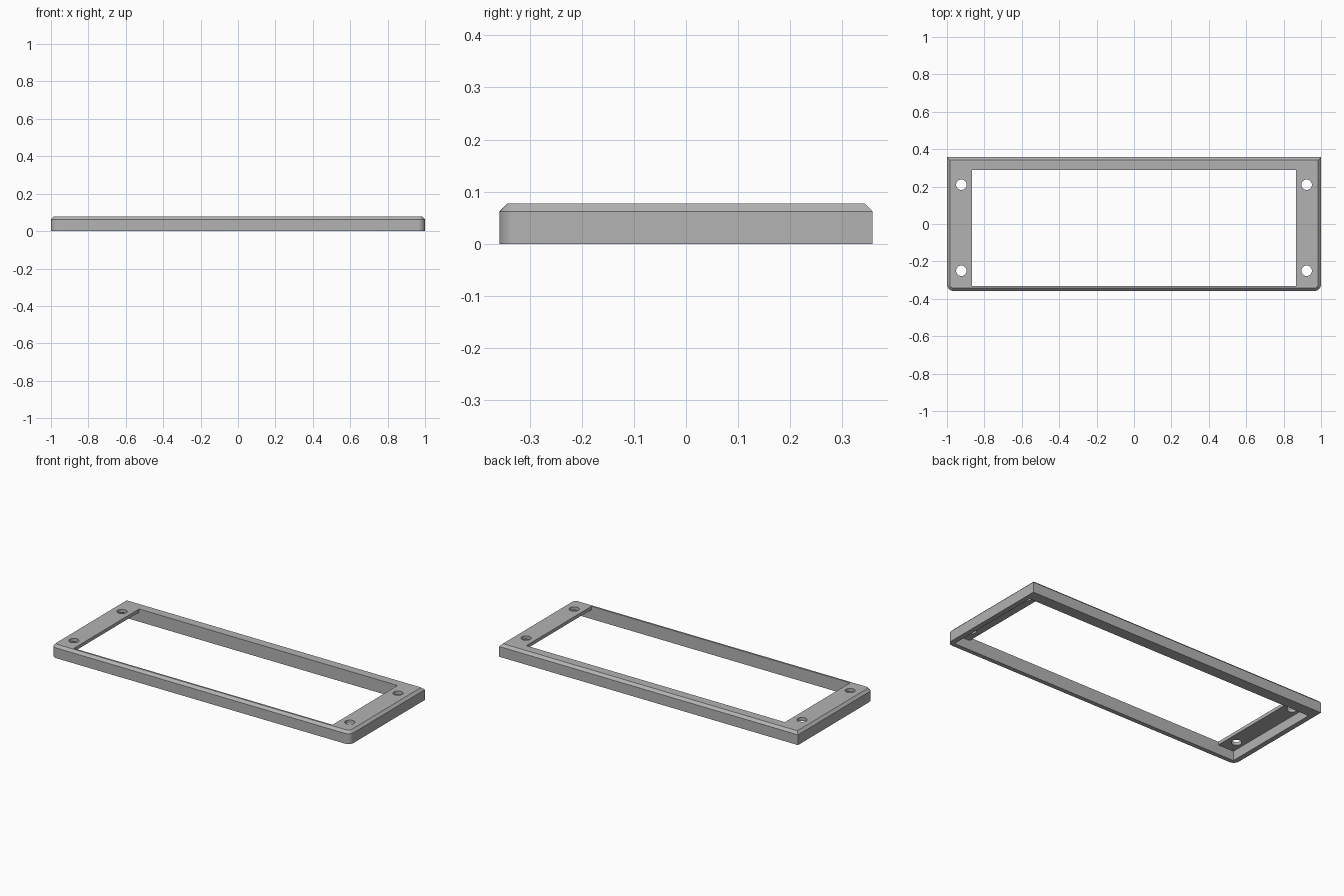
import bpy, bmesh, math
from mathutils import Matrix

HALF_X, HALF_Y, HEIGHT = 1.0, 0.358, 0.077
CHAMFER, RADIUS, SEGMENTS = 0.015, 0.036, 10
OPEN_FRONT, OPEN_BACK = -0.332, 0.29

cube = bpy.data.objects.get("Cube")
if cube:
    bpy.data.objects.remove(cube, do_unlink=True)

grey = bpy.data.materials.new("grey plastic")
grey.use_nodes = True
colour = (0.45, 0.45, 0.45, 1)
grey.diffuse_color = colour
grey.node_tree.nodes["Principled BSDF"].inputs["Base Color"].default_value = colour


def to_object(bm, name):
    mesh = bpy.data.meshes.new(name)
    bmesh.ops.recalc_face_normals(bm, faces=bm.faces)
    bm.to_mesh(mesh)
    bm.free()
    mesh.materials.append(grey)
    obj = bpy.data.objects.new(name, mesh)
    bpy.context.collection.objects.link(obj)
    return obj


def outline(inset):
    """Rectangle with square back corners and rounded front corners."""
    x, y, r = HALF_X - inset, HALF_Y - inset, RADIUS - inset
    points = [(x, y), (-x, y)]
    for side, start in ((-1, math.pi), (1, 1.5 * math.pi)):
        for i in range(SEGMENTS + 1):
            a = start + i * math.pi / 2 / SEGMENTS
            points.append((side * (x - r) + r * math.cos(a), r - y + r * math.sin(a)))
    return points


def box(name, half_x, front, back, bottom, top):
    bm = bmesh.new()
    size = (2 * half_x, back - front, top - bottom, 1)
    centre = (0, (front + back) / 2, (bottom + top) / 2)
    bmesh.ops.create_cube(bm, size=1, matrix=Matrix.Translation(centre) @ Matrix.Diagonal(size))
    return to_object(bm, name)


def hole(name, x, y):
    bm = bmesh.new()
    bmesh.ops.create_cone(bm, cap_ends=True, segments=32, radius1=0.028, radius2=0.028,
                          depth=0.5, matrix=Matrix.Translation((x, y, 0)))
    return to_object(bm, name)


# Solid bezel with a chamfered top rim
bm = bmesh.new()
levels = ((0, 0), (0, HEIGHT - CHAMFER), (CHAMFER, HEIGHT))
loops = [[bm.verts.new((x, y, z)) for x, y in outline(inset)] for inset, z in levels]
for low, high in zip(loops, loops[1:]):
    for i in range(len(low)):
        j = (i + 1) % len(low)
        bm.faces.new((low[i], low[j], high[j], high[i]))
bm.faces.new(loops[0])
bm.faces.new(loops[-1])
frame = to_object(bm, "bezel_frame")

# Window, recess beneath the end plates, and screw holes
cutters = [
    box("recess_cutter", HALF_X - 0.03, OPEN_FRONT, OPEN_BACK, -0.1, HEIGHT - 0.02),
    box("window_cutter", 0.865, OPEN_FRONT, OPEN_BACK, -0.2, 0.2),
]
cutters += [hole("screw_hole_cutter", x, y) for x in (-0.923, 0.923) for y in (-0.25, 0.21)]

bpy.ops.object.select_all(action="DESELECT")
bpy.context.view_layer.objects.active = frame
frame.select_set(True)
for cutter in cutters:
    mod = frame.modifiers.new("cut", "BOOLEAN")
    mod.operation = "DIFFERENCE"
    mod.solver = "EXACT"
    mod.object = cutter
    bpy.ops.object.modifier_apply(modifier=mod.name)
    bpy.data.objects.remove(cutter, do_unlink=True)

bpy.ops.object.shade_smooth_by_angle(angle=math.radians(30))
